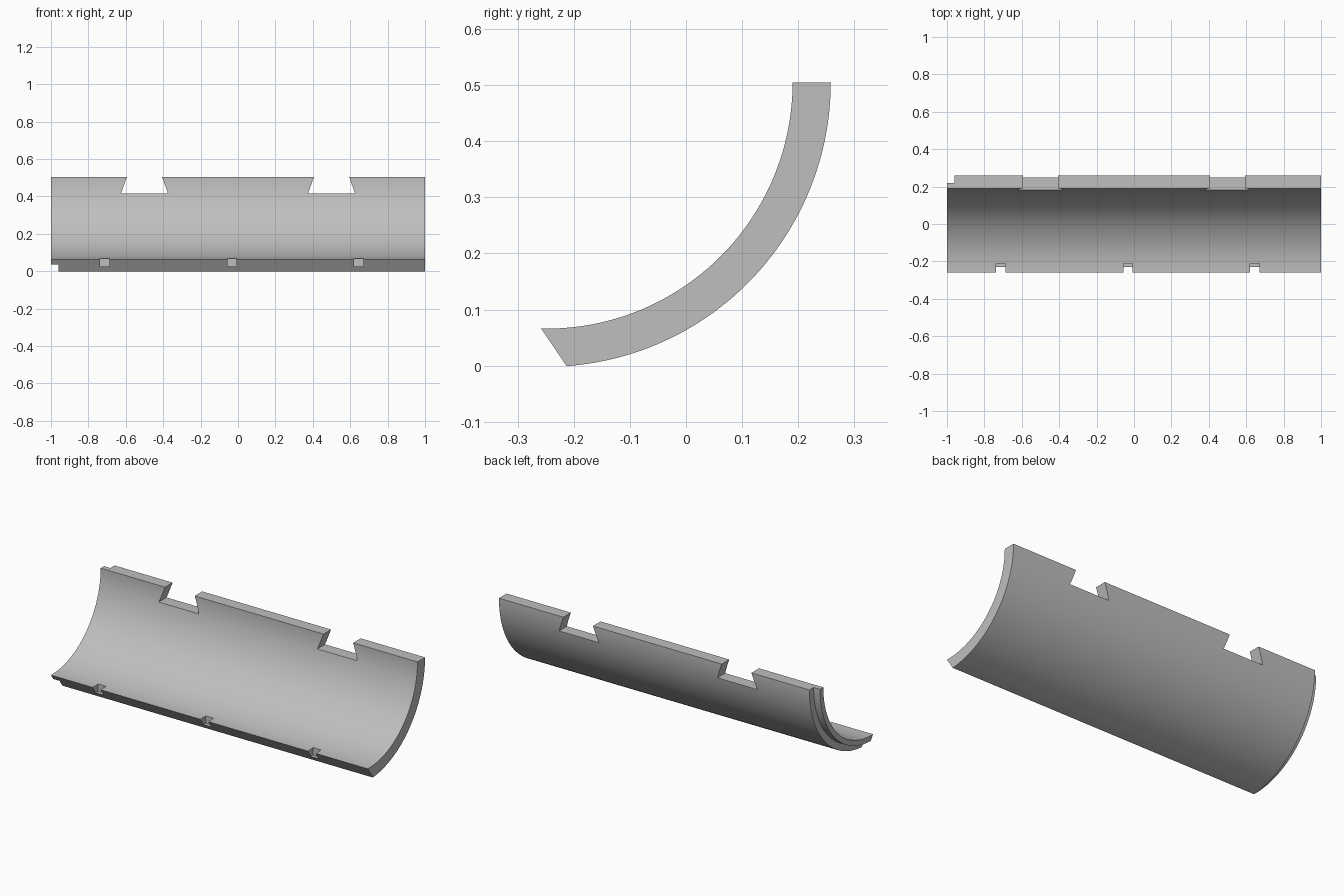
import bpy, bmesh
from math import sin, cos, radians

cube = bpy.data.objects.get("Cube")
if cube:
    bpy.data.objects.remove(cube)

AXIS_Y, AXIS_Z = -0.249, 0.505      # centre line of the curved shell
R_IN, R_STEP, R_OUT = 0.439, 0.469, 0.507
STEPS = 64

grey = bpy.data.materials.new("plain grey")
grey.use_nodes = True
grey.diffuse_color = (0.52, 0.52, 0.52, 1)
grey.node_tree.nodes["Principled BSDF"].inputs["Base Color"].default_value = grey.diffuse_color


def arc(radius, start, end):
    """Points (y, z) along an arc; angle 0 points back, 90 points down."""
    angles = [radians(start + (end - start) * i / STEPS) for i in range(STEPS + 1)]
    return [(AXIS_Y + radius * cos(a), AXIS_Z - radius * sin(a)) for a in angles]


def prism(name, outline, offset):
    """Extrude a flat 3D outline by an offset into a closed solid."""
    bm = bmesh.new()
    face = bm.faces.new([bm.verts.new(p) for p in outline])
    new = bmesh.ops.extrude_face_region(bm, geom=[face])["geom"]
    bmesh.ops.translate(bm, vec=offset, verts=[g for g in new if isinstance(g, bmesh.types.BMVert)])
    bmesh.ops.recalc_face_normals(bm, faces=bm.faces)
    mesh = bpy.data.meshes.new(name)
    bm.to_mesh(mesh)
    bm.free()
    mesh.materials.append(grey)
    obj = bpy.data.objects.new(name, mesh)
    bpy.context.collection.objects.link(obj)
    return obj


# Curved shell with a slanted lower edge
section = arc(R_OUT, 0, 85.9) + arc(R_IN, 91.2, 0)
shell = prism("curved_shell", [(-1, y, z) for y, z in section], (2, 0, 0))

# Stepped rebate on the outside of the right end
ring = arc(R_STEP, -10, 100) + arc(0.6, 100, -10)
cutters = [prism("rebate_cutter", [(-1.1, y, z) for y, z in ring], (0.14, 0, 0))]

# Dovetail notches in the upper edge, widening downwards
for x in (-0.5, 0.5):
    dovetail = [(x - 0.126, 0.415), (x + 0.126, 0.415), (x + 0.056, 0.61), (x - 0.056, 0.61)]
    cutters.append(prism("dovetail_cutter", [(px, 0.1, pz) for px, pz in dovetail], (0, 0.3, 0)))

# Small square pockets in the lower edge
for x in (-0.712, -0.032, 0.646):
    pocket = [(x - 0.025, 0.025), (x + 0.025, 0.025), (x + 0.025, 0.12), (x - 0.025, 0.12)]
    cutters.append(prism("pocket_cutter", [(px, -0.35, pz) for px, pz in pocket], (0, 0.14, 0)))

for cutter in cutters:
    cutter.hide_render = True
    cutter.hide_viewport = True
    cut = shell.modifiers.new(cutter.name, "BOOLEAN")
    cut.operation = "DIFFERENCE"
    cut.solver = "EXACT"
    cut.object = cutter

# Bake the cuts, then shade the curves smooth
baked = bpy.data.meshes.new_from_object(shell.evaluated_get(bpy.context.evaluated_depsgraph_get()))
shell.modifiers.clear()
shell.data = baked
for cutter in cutters:
    bpy.data.objects.remove(cutter)
bpy.context.view_layer.objects.active = shell
shell.select_set(True)
bpy.ops.object.shade_smooth_by_angle(angle=radians(30))
